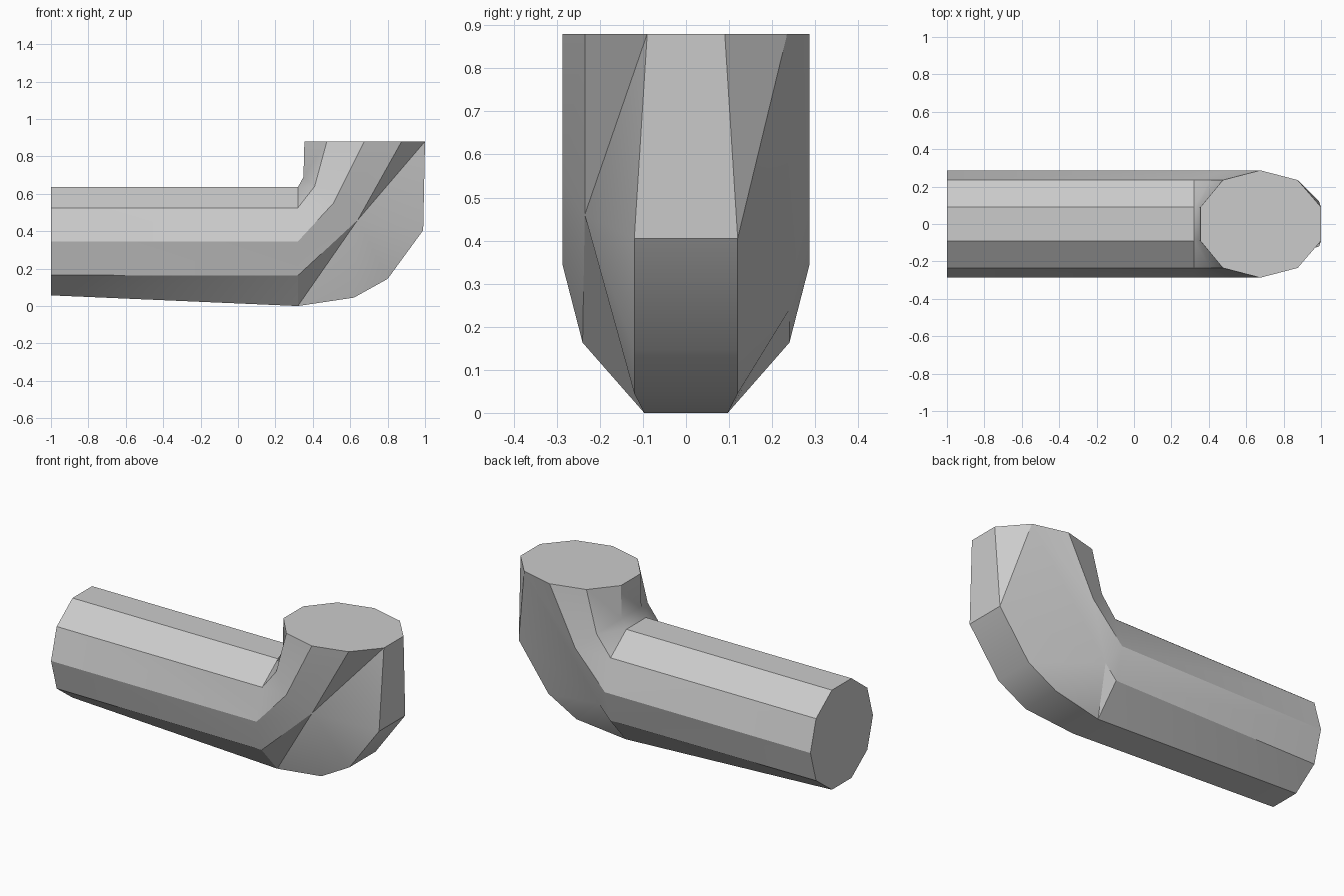
import bpy, bmesh, math

cube = bpy.data.objects.get("Cube")
if cube:
    bpy.data.objects.remove(cube, do_unlink=True)

grey = bpy.data.materials.new("plain grey")
grey.use_nodes = True
grey.diffuse_color = (0.6, 0.6, 0.6, 1)
grey.node_tree.nodes["Principled BSDF"].inputs["Base Color"].default_value = (0.6, 0.6, 0.6, 1)

bm = bmesh.new()


def track(side, points):
    """Lengthwise edge of the pipe, on the side given by its sign."""
    return [bm.verts.new((x, side * y, z)) for x, y, z in points]


def strip(a, b, steps):
    """Join two tracks: q adds a quad, a or b a triangle advancing that track."""
    i = j = 0
    for s in steps:
        if s == "q":
            bm.faces.new((a[i], a[i + 1], b[j + 1], b[j]))
            i, j = i + 1, j + 1
        elif s == "a":
            bm.faces.new((a[i], a[i + 1], b[j]))
            i += 1
        else:
            bm.faces.new((a[i], b[j + 1], b[j]))
            j += 1


# lengthwise edges, from the straight end round the bend to the upright end
sides = {}
for side in (-1, 1):
    bend = (0.64, 0.235, 0.46) if side < 0 else (0.39, 0.24, 0.24)
    inner = track(side, [(-1, .09, .635), (.32, .09, .635), (.35, .09, .69), (.355, .09, .88)])
    upper = track(side, [(-1, .235, .525), (.32, .235, .525), (.41, .235, .64), (.475, .235, .88)])
    middle = track(side, [(-1, .287, .345), (.32, .287, .345), (.51, .287, .55), (.675, .287, .88)])
    lower = track(side, [(-1, .235, .165), (.32, .24, .163), bend, (.875, .235, .88)])
    outer = track(side, [(-1, .09, .057), (.32, .097, .0), (.62, .12, .045),
                         (.80, .12, .145), (.99, .12, .405), (1, .09, .88)])
    strip(inner, upper, "qqq")
    strip(upper, middle, "qqq")
    strip(middle, lower, "qqq")
    strip(lower, outer, "ababbbba" if side < 0 else "ababbbab")
    sides[side] = [inner, upper, middle, lower, outer]

# bands along the inside and outside of the bend
strip(sides[-1][0], sides[1][0], "qqq")
strip(sides[-1][4], sides[1][4], "qqqqq")

# end caps
for end in (0, -1):
    bm.faces.new([t[end] for t in sides[-1]] + [t[end] for t in reversed(sides[1])])

bmesh.ops.recalc_face_normals(bm, faces=bm.faces[:])
mesh = bpy.data.meshes.new("pipe_elbow")
bm.to_mesh(mesh)
bm.free()
mesh.materials.append(grey)
pipe = bpy.data.objects.new("pipe_elbow", mesh)
bpy.context.collection.objects.link(pipe)

bpy.ops.object.select_all(action="DESELECT")
pipe.select_set(True)
bpy.context.view_layer.objects.active = pipe
bpy.ops.object.shade_smooth_by_angle(angle=math.radians(30))
